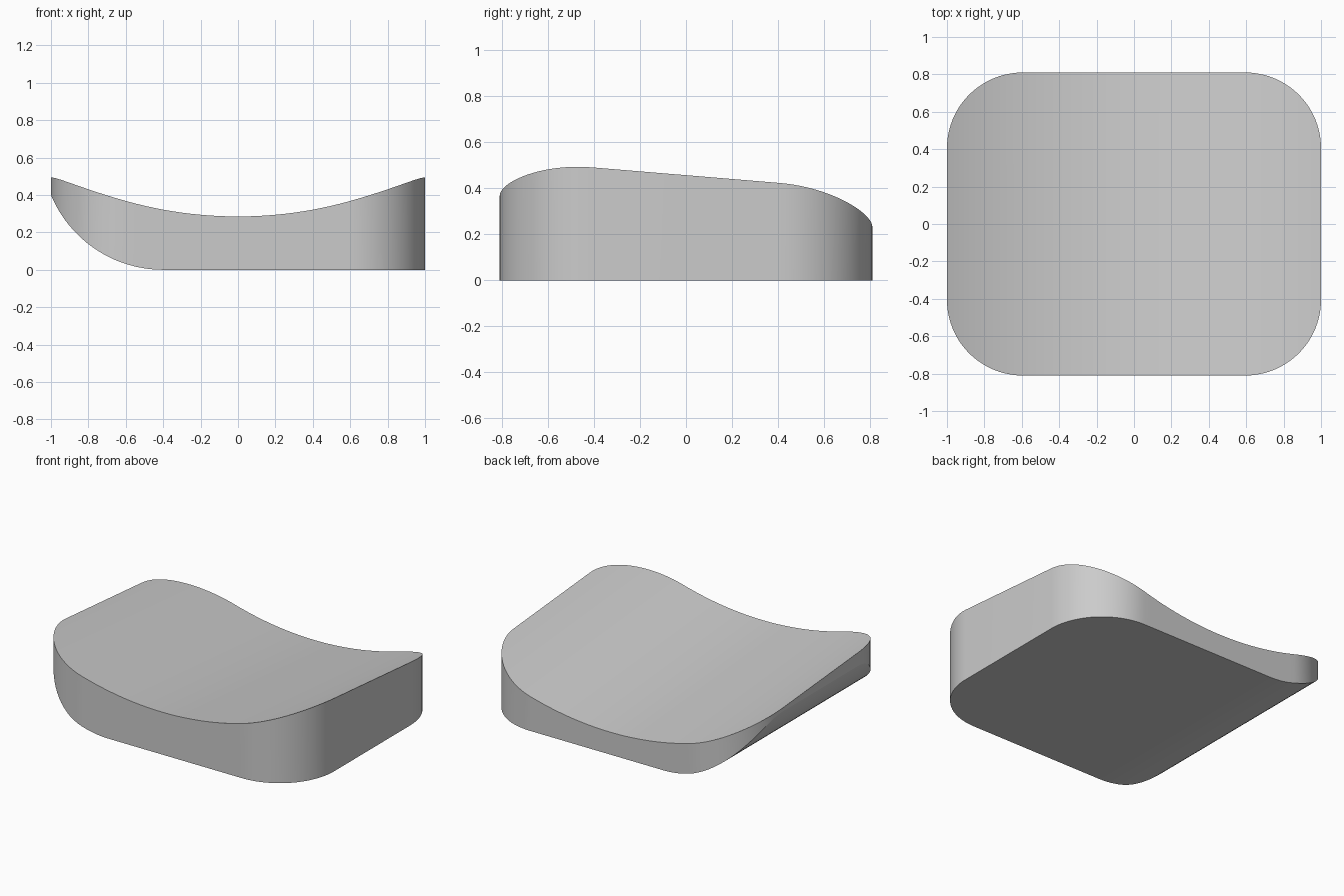
import bpy
import bmesh
import math

if "Cube" in bpy.data.objects:
    bpy.data.objects.remove(bpy.data.objects["Cube"])

HALF_X, HALF_Y, CORNER = 1.0, 0.81, 0.405
SEGS = 20


def half_width(x):
    """Half depth of the rounded-rectangle outline at x."""
    d = max(0.0, abs(x) - (HALF_X - CORNER))
    return HALF_Y - CORNER + math.sqrt(max(0.0, CORNER ** 2 - d ** 2))


def top(x, y):
    """Dished top, sloping down toward the back."""
    r = 2.21
    return 0.218 + r - math.sqrt(r * r - x * x) - 0.083 * y


def bottom(x):
    """Flat underside with a rounded undercut on the left."""
    d = max(0.0, -0.4 - x)
    return 0.65 - math.sqrt(0.65 ** 2 - d * d)


# Stations along x: finer toward the ends so the corners are evenly rounded
inner = HALF_X - CORNER
corner = [inner + CORNER * math.sin(math.pi / 2 * i / SEGS) for i in range(1, SEGS + 1)]
middle = [-inner + 2 * inner * i / 24 for i in range(25)]
stations = [-x for x in reversed(corner)] + middle + corner

# Loft four-sided cross-sections into one solid
bm = bmesh.new()
rings = []
for x in stations:
    w = half_width(x)
    points = [(-w, bottom(x)), (w, bottom(x)), (w, top(x, w)), (-w, top(x, -w))]
    rings.append([bm.verts.new((x, y, z)) for y, z in points])
for a, b in zip(rings, rings[1:]):
    for i in range(4):
        j = (i + 1) % 4
        bm.faces.new((a[i], a[j], b[j], b[i]))
bm.faces.new(rings[0])
bm.faces.new(rings[-1])
bmesh.ops.recalc_face_normals(bm, faces=bm.faces)

mesh = bpy.data.meshes.new("dished_block")
bm.to_mesh(mesh)
bm.free()
block = bpy.data.objects.new("dished_block", mesh)
bpy.context.collection.objects.link(block)

# Plain grey
grey = bpy.data.materials.new("light_grey")
grey.diffuse_color = (0.6, 0.6, 0.6, 1)
grey.use_nodes = True
grey.node_tree.nodes["Principled BSDF"].inputs["Base Color"].default_value = grey.diffuse_color
mesh.materials.append(grey)

bpy.context.view_layer.objects.active = block
block.select_set(True)
bpy.ops.object.shade_smooth_by_angle(angle=math.radians(18))
